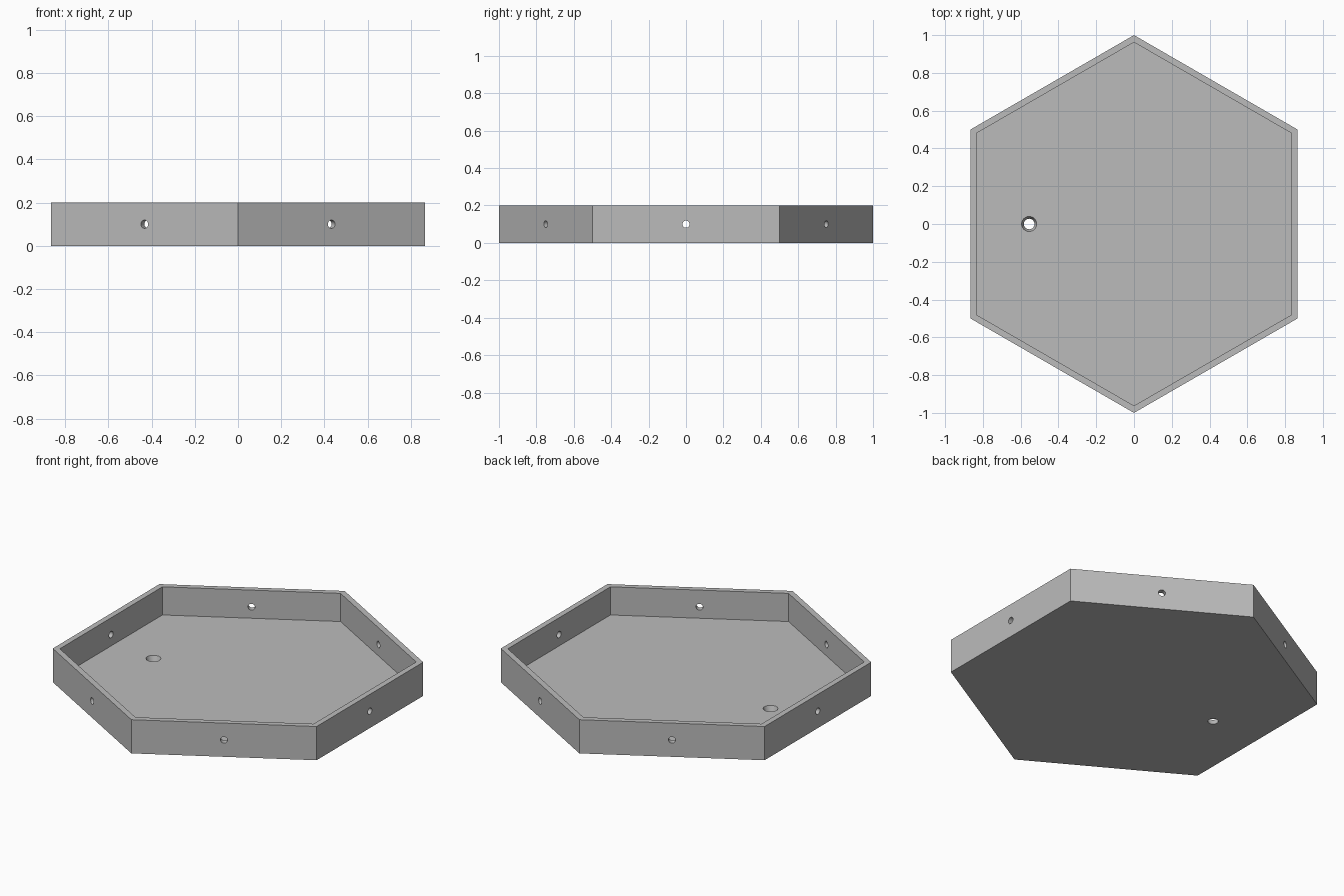
import bpy
import bmesh
from math import cos, sin, pi, sqrt
from mathutils import Matrix, Vector

cube = bpy.data.objects.get("Cube")
if cube:
    bpy.data.objects.remove(cube, do_unlink=True)

HEIGHT = 0.2
WALL = 0.033
APOTHEM = sqrt(3) / 2
INNER = (APOTHEM - WALL) / APOTHEM

grey = bpy.data.materials.new("plain grey")
grey.use_nodes = True
grey.diffuse_color = (0.5, 0.5, 0.5, 1)
grey.node_tree.nodes["Principled BSDF"].inputs["Base Color"].default_value = (0.5, 0.5, 0.5, 1)


def finish(bm, name):
    bmesh.ops.recalc_face_normals(bm, faces=bm.faces)
    mesh = bpy.data.meshes.new(name)
    bm.to_mesh(mesh)
    bm.free()
    mesh.materials.append(grey)
    obj = bpy.data.objects.new(name, mesh)
    bpy.context.collection.objects.link(obj)
    return obj


def add_cone(bm, r1, r2, depth, matrix):
    bmesh.ops.create_cone(bm, cap_ends=True, segments=32, radius1=r1,
                          radius2=r2, depth=depth, matrix=matrix)


# Hexagonal tray: outer wall, rim, inner wall and floor from stacked rings
bm = bmesh.new()
rings = []
for radius, z in ((1, 0), (1, HEIGHT), (INNER, HEIGHT), (INNER, WALL)):
    rings.append([bm.verts.new((radius * cos(pi / 6 + i * pi / 3),
                                radius * sin(pi / 6 + i * pi / 3), z))
                  for i in range(6)])
for low, high in zip(rings, rings[1:]):
    for i in range(6):
        j = (i + 1) % 6
        bm.faces.new((low[i], low[j], high[j], high[i]))
bm.faces.new(rings[0])
bm.faces.new(rings[-1])
tray = finish(bm, "hexagonal_tray")

# One round hole through the middle of each wall
bm = bmesh.new()
for i in range(6):
    turn = Matrix.Rotation(i * pi / 3, 4, "Z")
    place = Matrix.Translation(Vector((APOTHEM - WALL / 2, 0, HEIGHT / 2)))
    add_cone(bm, 0.019, 0.019, 0.1, turn @ place @ Matrix.Rotation(pi / 2, 4, "Y"))

# Tapered hole through the floor, wider at the top
slope = (0.04 - 0.028) / WALL
extra = 0.02
add_cone(bm, 0.028 - slope * extra, 0.04 + slope * extra, WALL + 2 * extra,
         Matrix.Translation(Vector((-0.555, 0, WALL / 2))))
cutter = finish(bm, "hole_cutter")
cutter.hide_render = True

# Cut the holes, then discard the cutter
cut = tray.modifiers.new("holes", "BOOLEAN")
cut.operation = "DIFFERENCE"
cut.solver = "EXACT"
cut.object = cutter
bpy.ops.object.select_all(action="DESELECT")
bpy.context.view_layer.objects.active = tray
tray.select_set(True)
bpy.ops.object.modifier_apply(modifier=cut.name)
bpy.data.objects.remove(cutter, do_unlink=True)

# Round the hole walls while keeping every edge crisp
bpy.ops.object.shade_smooth_by_angle(angle=pi / 6)
